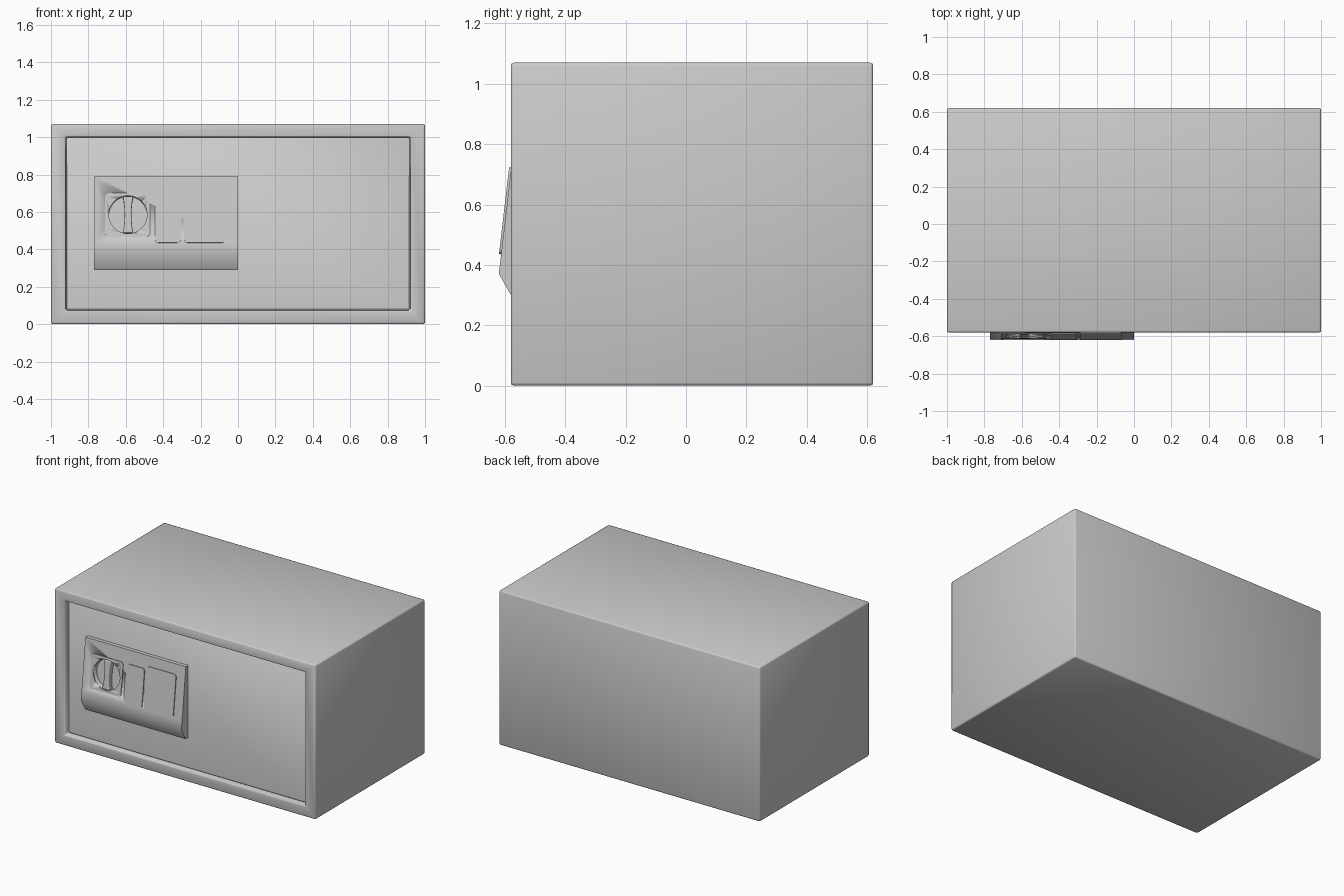
import bpy, bmesh, math
from mathutils import Matrix, Vector

if "Cube" in bpy.data.objects:
    bpy.data.objects.remove(bpy.data.objects["Cube"])

TILT = math.atan(0.042 / 0.36)
# Local frame of the sloping panel face: x across, y up the slope, z outward
FACE = Matrix.Translation((0, -0.595, 0.585)) @ Matrix.Rotation(math.pi / 2 - TILT, 4, 'X')


def finish(name, bm, bevel=0.0, segments=1, angle=45):
    bmesh.ops.recalc_face_normals(bm, faces=bm.faces)
    mesh = bpy.data.meshes.new(name)
    bm.to_mesh(mesh)
    bm.free()
    ob = bpy.data.objects.new(name, mesh)
    bpy.context.collection.objects.link(ob)
    bpy.ops.object.select_all(action='DESELECT')
    ob.select_set(True)
    bpy.context.view_layer.objects.active = ob
    if bevel:
        mod = ob.modifiers.new("bevel", 'BEVEL')
        mod.width, mod.segments = bevel, segments
        mod.limit_method = 'ANGLE'
        bpy.ops.object.modifier_apply(modifier=mod.name)
    bpy.ops.object.shade_smooth_by_angle(angle=math.radians(angle))
    return ob


def box(x0, x1, y0, y1, z0, z1):
    bm = bmesh.new()
    bmesh.ops.create_cube(bm, size=1)
    for v in bm.verts:
        v.co = ((x0 + x1) / 2 + v.co.x * (x1 - x0),
                (y0 + y1) / 2 + v.co.y * (y1 - y0),
                (z0 + z1) / 2 + v.co.z * (z1 - z0))
    return bm


def prism(points, direction):
    bm = bmesh.new()
    face = bm.faces.new([bm.verts.new(p) for p in points])
    new = bmesh.ops.extrude_face_region(bm, geom=[face], use_keep_orig=True)["geom"]
    bmesh.ops.translate(bm, vec=direction,
                        verts=[g for g in new if isinstance(g, bmesh.types.BMVert)])
    return bm


def face_prism(name, outline, n0, n1, **kw):
    bm = prism([(x, y, n0) for x, y in outline], (0, 0, n1 - n0))
    bm.transform(FACE)
    return finish(name, bm, **kw)


def rounded_rect(x0, x1, z0, z1, r=0.02, steps=5):
    v0, v1 = [(z - 0.585) / math.cos(TILT) for z in (z0, z1)]
    pts = []
    for i, (cx, cy) in enumerate([(x1 - r, v1 - r), (x0 + r, v1 - r), (x0 + r, v0 + r), (x1 - r, v0 + r)]):
        for k in range(steps + 1):
            a = math.pi / 2 * (i + k / steps)
            pts.append((cx + r * math.cos(a), cy + r * math.sin(a)))
    return pts


def circle(cx, r, n=48):
    return [(cx + r * math.cos(2 * math.pi * i / n), r * math.sin(2 * math.pi * i / n)) for i in range(n)]


# Cabinet with a recessed front opening
bm = box(-1, 1, -0.58, 0.62, 0, 1.07)
bm.normal_update()
front = min(bm.faces, key=lambda f: f.calc_center_median().y)
bmesh.ops.inset_region(bm, faces=[front], thickness=0.05)
for v in front.verts:
    v.co.x = math.copysign(0.92, v.co.x)
    v.co.z = 1.0 if v.co.z > 0.5 else 0.075
pocket = bmesh.ops.extrude_discrete_faces(bm, faces=[front])["faces"][0]
bmesh.ops.translate(bm, verts=pocket.verts, vec=(0, 0.08, 0))
finish("cabinet", bm, bevel=0.01, segments=2, angle=50)

# Door set back in the opening
finish("door", box(-0.917, 0.917, -0.545, -0.495, 0.078, 0.997), bevel=0.004)

# Wedge-shaped lock panel
profile = [(-0.54, 0.79), (-0.571, 0.79), (-0.613, 0.43), (-0.62, 0.37), (-0.574, 0.29), (-0.54, 0.29)]
panel = finish("lock_panel", prism([(-0.77, y, z) for y, z in profile], (0.77, 0, 0)))

# Raised pads on the panel
knob_pad = face_prism("knob_pad", rounded_rect(-0.71, -0.47, 0.468, 0.70), -0.004, 0.005)
face_prism("indicator_pad", rounded_rect(-0.445, -0.305, 0.435, 0.70), -0.004, 0.007)
face_prism("keypad", rounded_rect(-0.29, -0.065, 0.435, 0.722), -0.004, 0.007)

# Round knob well cut through the pad into the panel
KX, KR = -0.588, 0.102
cutter = face_prism("knob_cutter", circle(KX, KR), -0.035, 0.05)
cutter.hide_render = True
for ob in (panel, knob_pad):
    mod = ob.modifiers.new("well", 'BOOLEAN')
    mod.operation, mod.object, mod.solver = 'DIFFERENCE', cutter, 'EXACT'
    bpy.context.view_layer.objects.active = ob
    bpy.ops.object.modifier_apply(modifier=mod.name)
bpy.data.objects.remove(cutter)

# Waisted grip bar across the well
side = [(0.018 + 0.010 * (t / 8) ** 2, 0.098 * t / 8) for t in range(-8, 9)]
grip = [(KX + w, v) for w, v in side] + [(KX - w, v) for w, v in reversed(side)]
face_prism("knob_grip", grip, -0.036, 0.006, bevel=0.006, segments=3)
